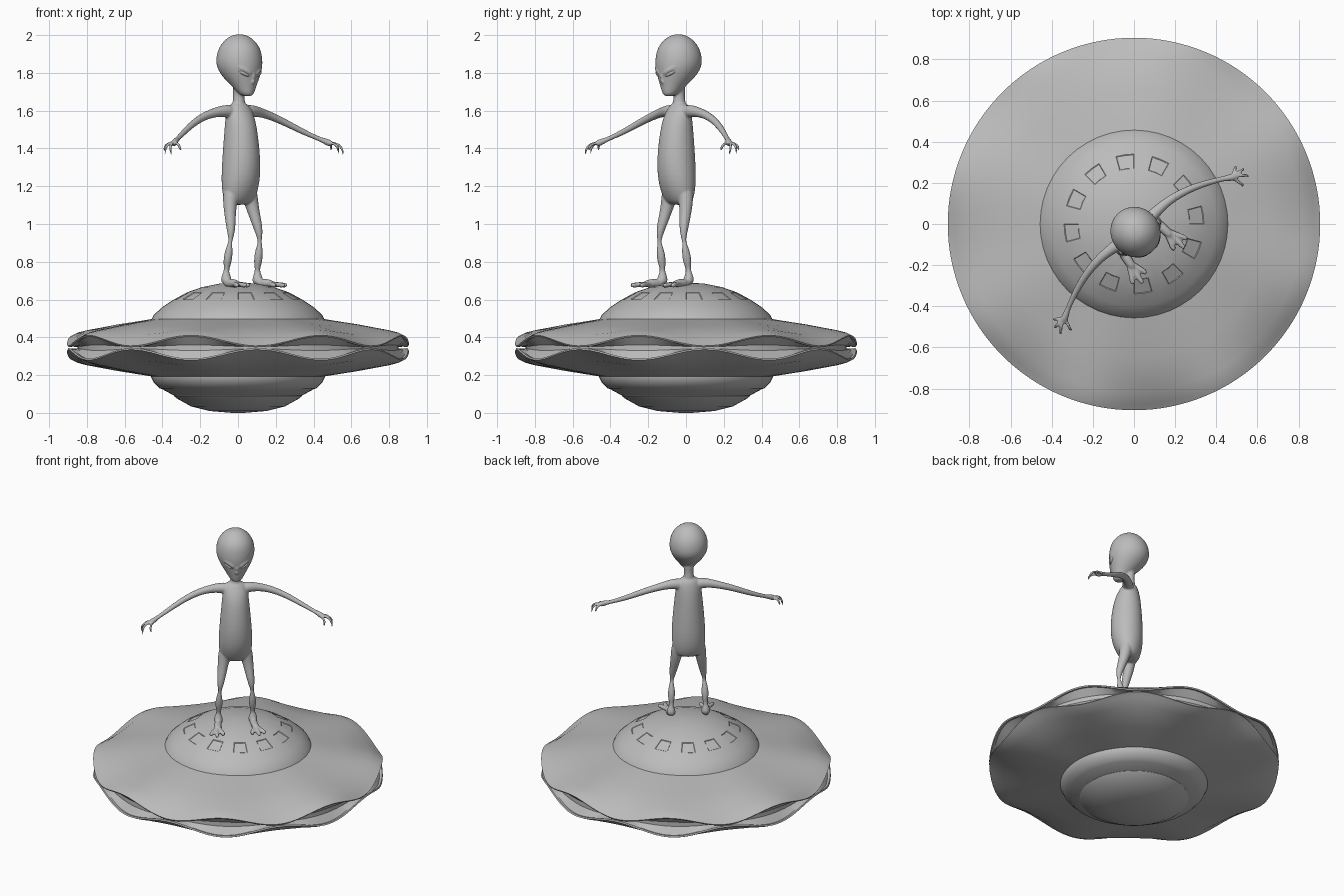
import bpy, bmesh
from math import sin, cos, pi, radians
from mathutils import Vector, Matrix

if "Cube" in bpy.data.objects:
    bpy.data.objects.remove(bpy.data.objects["Cube"])

grey = bpy.data.materials.new("plain_grey")
grey.use_nodes = True
grey.diffuse_color = (0.5, 0.5, 0.5, 1)
grey.node_tree.nodes["Principled BSDF"].inputs["Base Color"].default_value = (0.5, 0.5, 0.5, 1)


def finish(name, bm, angle=35):
    bmesh.ops.recalc_face_normals(bm, faces=bm.faces)
    mesh = bpy.data.meshes.new(name)
    bm.to_mesh(mesh)
    bm.free()
    mesh.materials.append(grey)
    obj = bpy.data.objects.new(name, mesh)
    bpy.context.collection.objects.link(obj)
    bpy.ops.object.select_all(action='DESELECT')
    obj.select_set(True)
    bpy.context.view_layer.objects.active = obj
    bpy.ops.object.shade_smooth_by_angle(angle=radians(angle))
    return obj


def bridge(bm, rings, closed=False):
    """Skin a list of vertex rings, capping the ends unless the loop closes."""
    pairs = list(zip(rings, rings[1:]))
    if closed:
        pairs.append((rings[-1], rings[0]))
    n = len(rings[0])
    for a, b in pairs:
        for i in range(n):
            j = (i + 1) % n
            bm.faces.new((a[i], a[j], b[j], b[i]))
    if not closed:
        bm.faces.new(rings[0])
        bm.faces.new(rings[-1])


def circle(bm, r, z, n, wave=0.0):
    ring = []
    for i in range(n):
        a = 2 * pi * i / n
        lift = wave * cos(8 * (a - radians(29)))
        ring.append(bm.verts.new((r * cos(a), r * sin(a), z + lift)))
    return ring


def stack(bm, rows, n=16):
    """Horizontal ellipses: height, forward offset, half width, half depth."""
    rings = []
    for z, f, w, d in rows:
        rings.append([bm.verts.new((w * cos(2 * pi * i / n), -f + d * sin(2 * pi * i / n), z))
                      for i in range(n)])
    bridge(bm, rings)


def limb(bm, side, points, n=10):
    """Round tube through points: sideways, forward, height, radius."""
    ps = [Vector((side * p[0], -p[1], p[2])) for p in points]
    rings = []
    for k, p in enumerate(ps):
        t = (ps[min(k + 1, len(ps) - 1)] - ps[max(k - 1, 0)]).normalized()
        q = t.to_track_quat('Z', 'Y')
        r = points[k][3]
        rings.append([bm.verts.new(p + q @ Vector((r * cos(2 * pi * i / n), r * sin(2 * pi * i / n), 0)))
                      for i in range(n)])
    bridge(bm, rings)


# Saucer disc with scalloped lips and a recessed rim, symmetric about mid height
MID = 0.345
upper = [(0.44, 0.155, 0), (0.65, 0.12, 0.004), (0.82, 0.082, 0.012), (0.875, 0.055, 0.026),
         (0.905, 0.038, 0.028), (0.9, 0.03, 0.028), (0.885, 0.033, 0.028), (0.85, 0.01, 0.005)]
bm = bmesh.new()
rings = [circle(bm, r, MID + h, 128, w) for r, h, w in upper]
rings += [circle(bm, r, MID - h, 128, -w) for r, h, w in reversed(upper)]
bridge(bm, rings, closed=True)
finish("saucer_disc", bm)

# Upper dome with a ring of shallow panels
bm = bmesh.new()
dome = [(0.46, 0.49), (0.445, 0.52), (0.40, 0.56), (0.34, 0.6), (0.27, 0.638),
        (0.19, 0.666), (0.1, 0.684), (0.02, 0.69)]
bridge(bm, [circle(bm, r, z, 48) for r, z in dome])
bm.normal_update()
bmesh.ops.recalc_face_normals(bm, faces=bm.faces)
panels = [f for i, f in enumerate(bm.faces) if len(f.verts) == 4
          and 0.28 < f.calc_center_median().xy.length < 0.32 and i % 4 < 2]
bmesh.ops.inset_region(bm, faces=panels, thickness=0.004, depth=-0.003)
finish("upper_dome", bm)

# Lower hull in two steps
for name, rows in (
        ("lower_hull", [(0.46, 0.2), (0.46, 0.19), (0.445, 0.16), (0.415, 0.13), (0.4, 0.125), (0.34, 0.092)]),
        ("belly_bowl", [(0.33, 0.12), (0.34, 0.09), (0.325, 0.077), (0.25, 0.035), (0.15, 0.01), (0.03, 0)])):
    bm = bmesh.new()
    bridge(bm, [circle(bm, r, z, 64) for r, z in rows])
    finish(name, bm)

# Figure: torso, neck and head
bm = bmesh.new()
stack(bm, [(1.1, .03, .07, .04), (1.13, .033, .098, .068), (1.22, .045, .11, .1), (1.35, .052, .103, .105),
           (1.5, .047, .088, .09), (1.57, .04, .082, .073), (1.62, .03, .07, .05), (1.645, .03, .035, .032)])
stack(bm, [(1.58, .03, .045, .045), (1.64, .03, .034, .034), (1.69, .03, .027, .028), (1.78, .04, .045, .05)])
stack(bm, [(2.005, .035, .025, .025), (1.985, .035, .07, .07), (1.935, .035, .112, .117), (1.87, .033, .126, .13),
           (1.82, .037, .118, .127), (1.77, .053, .092, .1), (1.73, .073, .064, .071),
           (1.7, .088, .046, .05), (1.675, .1, .026, .03)])
# Nose and lips
limb(bm, 1, [(0, .15, 1.8, .007), (0, .156, 1.775, .011), (0, .154, 1.755, .013), (0, .14, 1.745, .008)])
limb(bm, 1, [(-.03, .125, 1.715, .005), (0, .139, 1.718, .008), (.03, .125, 1.715, .005)])

for s in (1, -1):
    # Brow ridge
    limb(bm, s, [(.012, .153, 1.79, .008), (.045, .148, 1.815, .011), (.085, .118, 1.835, .008)])
    # Arm
    limb(bm, s, [(.03, .03, 1.59, .04), (.09, .028, 1.6, .035), (.15, .022, 1.592, .027), (.22, .02, 1.575, .023),
                 (.31, .035, 1.54, .02), (.4, .065, 1.493, .017), (.49, .108, 1.45, .012), (.51, .12, 1.442, .016),
                 (.54, .138, 1.427, .02), (.55, .142, 1.42, .012)])
    # Curled fingers and thumb
    for x, f, z in ((.578, .1, 1.37), (.6, .138, 1.362), (.595, .178, 1.365), (.545, .195, 1.385)):
        limb(bm, s, [(.53, .132, 1.43, .009), (.52 + (x - .52) * .8, .13 + (f - .13) * .6, 1.427, .009),
                     (x + .003, f, z + .025, .009), (x - .005, f + .004, z, .008)], 8)
    # Leg
    limb(bm, s, [(.055, .04, 1.2, .05), (.073, .043, 1.12, .042), (.085, .06, 1.04, .031), (.1, .088, .94, .023),
                 (.104, .075, .87, .024), (.106, .058, .78, .026), (.108, .052, .72, .034), (.109, .06, .685, .036),
                 (.109, .06, .668, .03)])
    # Foot with splayed toes
    limb(bm, s, [(.108, .05, .685, .026), (.115, .11, .688, .024), (.122, .17, .682, .022)])
    for x, f in ((.09, .225), (.132, .25), (.168, .225)):
        limb(bm, s, [(.118, .12, .684, .017), (.118 + (x - .118) * .6, .18, .68, .014),
                     (x, f - .015, .676, .015), (x, f, .675, .01)], 8)

figure = finish("standing_figure", bm, 60)
figure.rotation_euler.z = radians(40)
figure.location = (-0.015, -0.013, 0)
sub = figure.modifiers.new("round_forms", 'SUBSURF')
sub.levels = sub.render_levels = 2
fuse = figure.modifiers.new("fuse_parts", 'REMESH')
fuse.mode = 'VOXEL'
fuse.voxel_size = 0.006
fuse.use_smooth_shade = True
relax = figure.modifiers.new("soften_joins", 'SMOOTH')
relax.factor, relax.iterations = 0.5, 3

# Slanted eyes
for s, name in ((1, "left_eye"), (-1, "right_eye")):
    bm = bmesh.new()
    bmesh.ops.create_uvsphere(bm, u_segments=20, v_segments=12, radius=1)
    m = (Matrix.Translation((s * .05, -.132, 1.797)) @ Matrix.Rotation(s * .5, 4, 'Z')
         @ Matrix.Rotation(-s * .45, 4, 'Y') @ Matrix.Diagonal((.032, .014, .011, 1)))
    bmesh.ops.transform(bm, matrix=m, verts=bm.verts)
    eye = finish(name, bm, 60)
    eye.rotation_euler.z = radians(40)
    eye.location = figure.location
